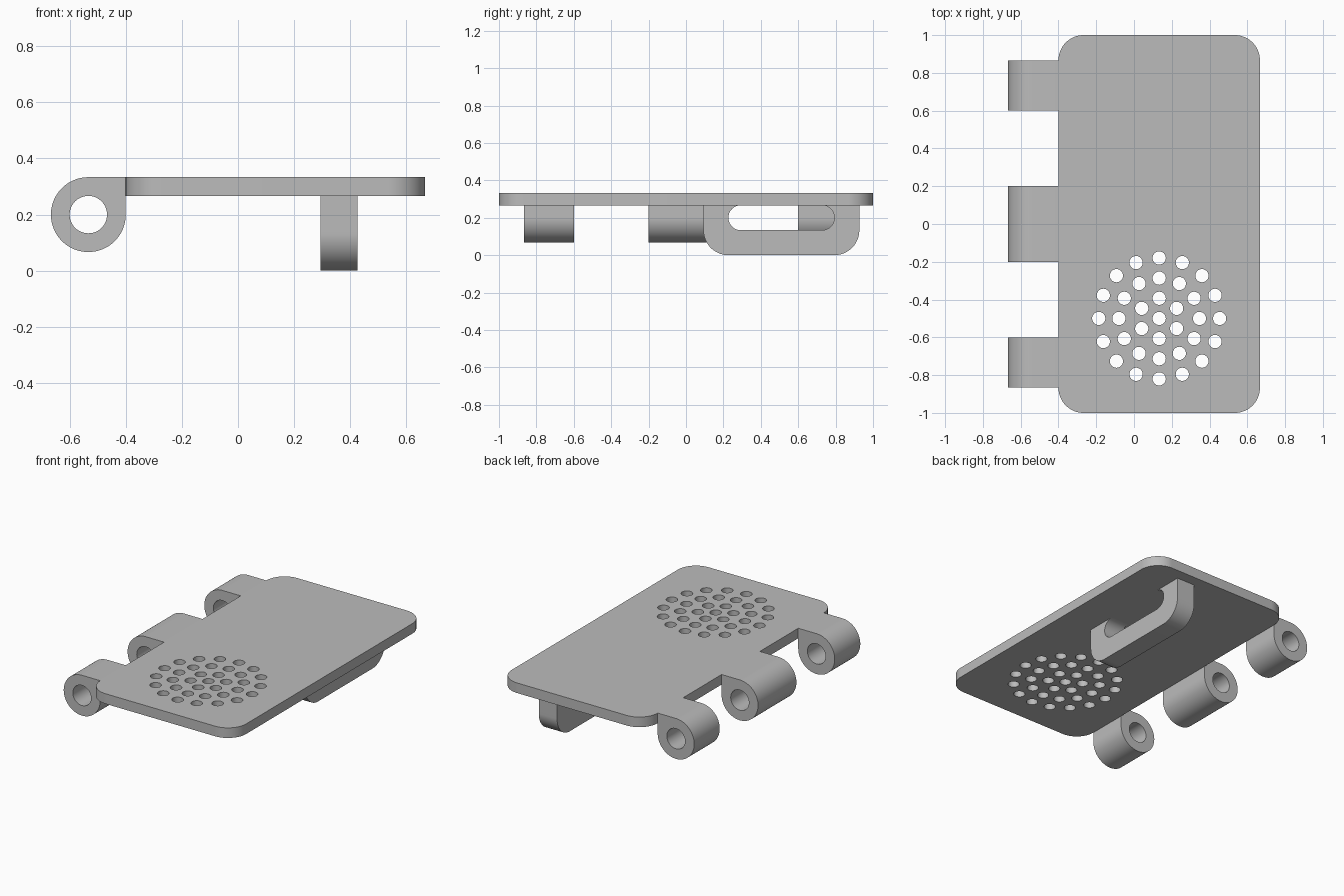
import bpy, bmesh
from math import sin, cos, pi, radians
from mathutils import Matrix

cube = bpy.data.objects.get("Cube")
if cube:
    bpy.data.objects.remove(cube, do_unlink=True)

U = 1 / 15                      # plate thickness, the design's base unit

grey = bpy.data.materials.new("plain grey")
grey.use_nodes = True
colour = (0.5, 0.5, 0.5, 1)
grey.diffuse_color = colour
grey.node_tree.nodes["Principled BSDF"].inputs["Base Color"].default_value = colour


def arc(cx, cy, r, start, end, steps=24):
    """Points along an arc, angles in degrees."""
    angles = [radians(start + (end - start) * i / steps) for i in range(steps + 1)]
    return [(cx + r * cos(a), cy + r * sin(a)) for a in angles]


def circle(cx, cy, r, steps=32):
    return arc(cx, cy, r, 0, 360, steps)[:-1]


def extrude(name, loops, low, high, axis):
    """Fill closed outlines (the inner ones are holes) and extrude along an axis."""
    curve = bpy.data.curves.new(name, "CURVE")
    curve.dimensions = "2D"
    curve.fill_mode = "BOTH"
    curve.extrude = (high - low) / 2
    for loop in loops:
        spline = curve.splines.new("POLY")
        spline.points.add(len(loop) - 1)
        for point, (u, v) in zip(spline.points, loop):
            point.co = (u, v, 0, 1)
        spline.use_cyclic_u = True
    helper = bpy.data.objects.new(name + " outline", curve)
    bpy.context.collection.objects.link(helper)
    graph = bpy.context.evaluated_depsgraph_get()
    mesh = bpy.data.meshes.new_from_object(helper.evaluated_get(graph))
    bpy.data.objects.remove(helper, do_unlink=True)

    mid = (low + high) / 2
    turn = {"z": Matrix.Identity(4),
            "y": Matrix.Rotation(pi / 2, 4, "X"),
            "x": Matrix.Rotation(pi / 2, 4, "Z") @ Matrix.Rotation(pi / 2, 4, "X")}[axis]
    shift = Matrix.Translation([mid if a == axis else 0 for a in "xyz"])
    bm = bmesh.new()
    bm.from_mesh(mesh)
    bmesh.ops.transform(bm, matrix=shift @ turn, verts=bm.verts)
    bmesh.ops.remove_doubles(bm, verts=bm.verts, dist=1e-5)
    bmesh.ops.recalc_face_normals(bm, faces=bm.faces)
    bm.to_mesh(mesh)
    bm.free()
    mesh.materials.clear()
    mesh.materials.append(grey)
    mesh.name = name
    obj = bpy.data.objects.new(name, mesh)
    bpy.context.collection.objects.link(obj)
    bpy.ops.object.select_all(action="DESELECT")
    obj.select_set(True)
    bpy.context.view_layer.objects.active = obj
    bpy.ops.object.shade_smooth_by_angle(angle=radians(30))
    return obj


# Rounded plate with rings of round holes
left, right, r = -6 * U, 10 * U, 2 * U
outline = (arc(right - r, 1 - r, r, 0, 90) + arc(left + r, 1 - r, r, 90, 180)
           + arc(left + r, r - 1, r, 180, 270) + arc(right - r, r - 1, r, 270, 360))
hole_x, hole_y, hole_r = 2 * U, -0.5, 0.035
holes = [circle(hole_x, hole_y, hole_r)]
for ring, count in enumerate((6, 12, 16), 1):
    for i in range(count):
        a = pi / 2 + 2 * pi * i / count
        d = ring * 1.6 * U
        holes.append(circle(hole_x + d * cos(a), hole_y + d * sin(a), hole_r))
extrude("plate", [outline] + holes, 4 * U, 5 * U, "z")

# Hinge knuckles: a barrel with a square upper corner against the plate
pin_x, pin_z = -8 * U, 3 * U
barrel = [(left, 5 * U)] + arc(pin_x, pin_z, 2 * U, 90, 360, 72)
bore = circle(pin_x, pin_z, U, 48)
for name, low, high in (("front_knuckle", -13 * U, -9 * U),
                        ("middle_knuckle", -3 * U, 3 * U),
                        ("back_knuckle", 9 * U, 13 * U)):
    extrude(name, [barrel, bore], low, high, "y")

# Handle under the plate, with a round-ended grip slot
front, back, top = 1.4 * U, 13.9 * U, 4 * U
handle = ([(front, top)] + arc(front + r, r, r, 180, 270)
          + arc(back - r, r, r, 270, 360) + [(back, top)]
          + arc(back - 3 * U, 3 * U, U, 90, -90)
          + arc(front + 3 * U, 3 * U, U, 270, 90))
extrude("handle", [handle], 4.4 * U, 6.4 * U, "x")
